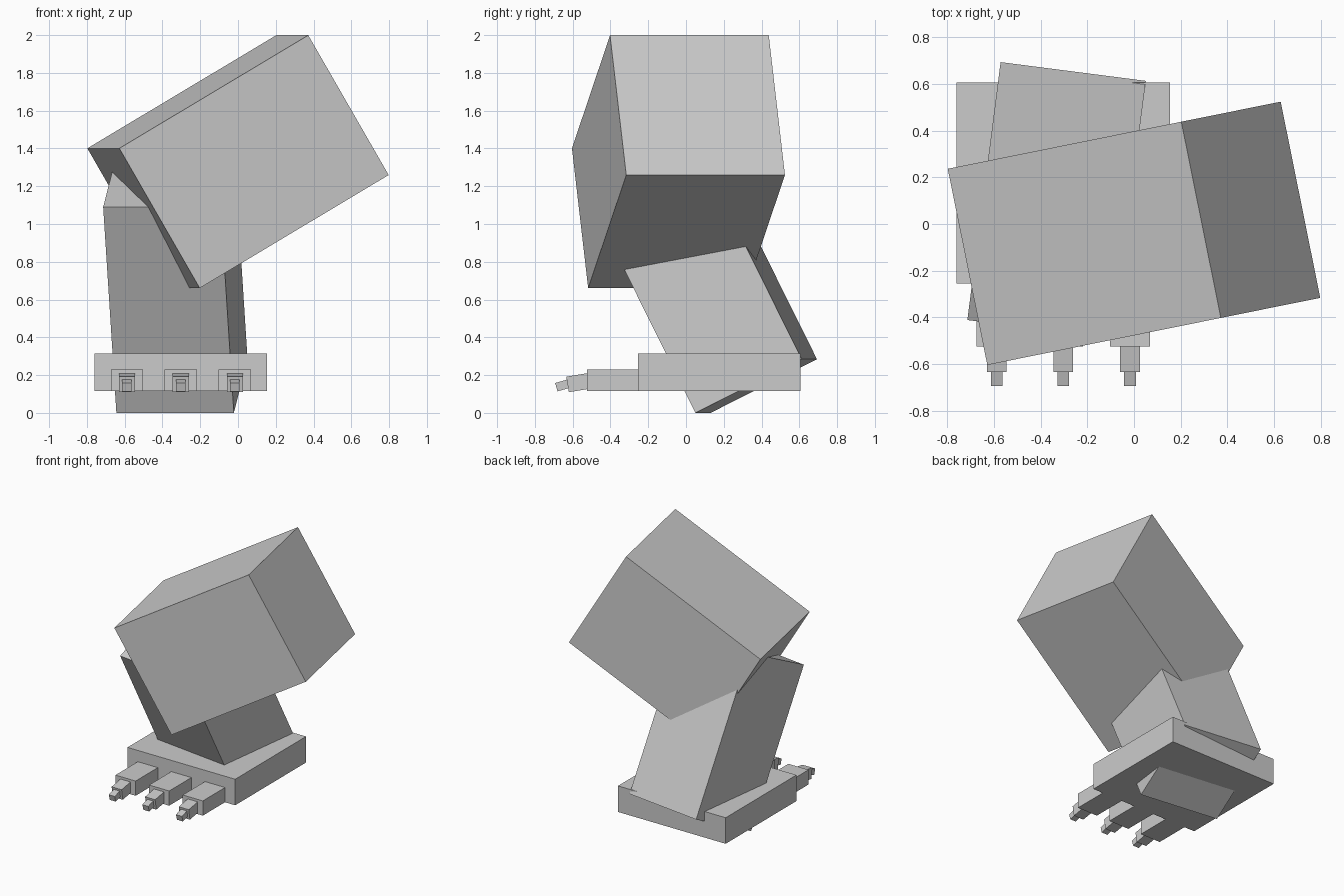
import bpy
from math import radians
from mathutils import Euler, Vector

if "Cube" in bpy.data.objects:
    bpy.data.objects.remove(bpy.data.objects["Cube"])

grey = bpy.data.materials.new("plain_grey")
grey.diffuse_color = (0.6, 0.6, 0.6, 1)
grey.use_nodes = True
grey.node_tree.nodes["Principled BSDF"].inputs["Base Color"].default_value = grey.diffuse_color


def box(name, center, size, rot=(0, 0, 0)):
    """Box of full size, rotated in degrees (XYZ order) about its centre."""
    bpy.ops.mesh.primitive_cube_add(size=1, location=center,
                                    rotation=[radians(a) for a in rot])
    ob = bpy.context.object
    ob.name = name
    ob.scale = size
    ob.data.materials.append(grey)
    return ob


# Large tilted upper block
box("upper_block", (0, -0.04, 1.33), (1.183, 0.857, 0.858), (0, -30.4, 11.4))

# Leaning arm, placed by the midpoint of its lowest front edge
arm_size = Vector((0.627, 0.635, 1.219))
arm_rot = (26.6, 0, -7.35)
to_center = Vector((0, arm_size.y / 2, arm_size.z / 2))
to_center.rotate(Euler([radians(a) for a in arm_rot]))
box("leaning_arm", Vector((-0.333, 0.09, 0)) + to_center, arm_size, arm_rot)

# Flat base plate
box("base_plate", (-0.303, 0.175, 0.215), (0.915, 0.86, 0.2))

# Three toes, each of three shrinking segments that droop forward
for i, x in enumerate((-0.588, -0.303, -0.017), 1):
    box(f"toe_{i}_base", (x, -0.38, 0.172), (0.171, 0.29, 0.113))
    box(f"toe_{i}_middle", (x, -0.553, 0.163), (0.085, 0.15, 0.083), (9.5, 0, 0))
    box(f"toe_{i}_tip", (x, -0.648, 0.147), (0.05, 0.08, 0.046), (16, 0, 0))
